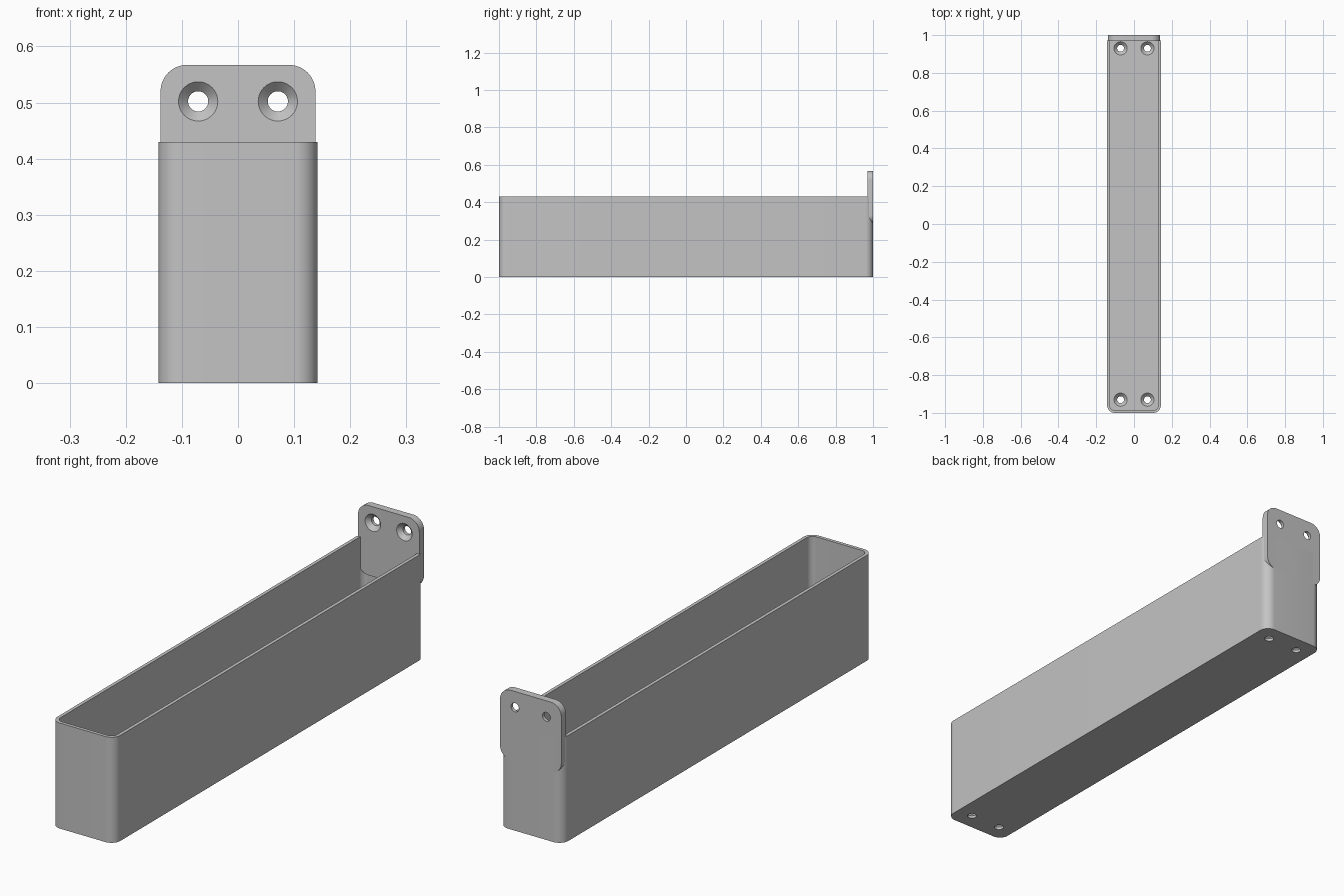
import bpy, bmesh, math
from mathutils import Matrix, Vector

cube = bpy.data.objects.get("Cube")
if cube:
    bpy.data.objects.remove(cube, do_unlink=True)

HALF_W, LENGTH, HEIGHT = 0.142, 2.0, 0.43
WALL, FLOOR = 0.014, 0.028
PLATE_W, PLATE_T = 0.276, 0.03
PLATE_LOW, PLATE_TOP = 0.283, 0.567
HOLE_X = 0.071

grey = bpy.data.materials.new("plain grey")
grey.use_nodes = True
colour = (0.55, 0.55, 0.55, 1)
grey.diffuse_color = colour
grey.node_tree.nodes["Principled BSDF"].inputs["Base Color"].default_value = colour


def make_object(name, bm, matrix=Matrix()):
    bmesh.ops.transform(bm, matrix=matrix, verts=bm.verts)
    bmesh.ops.recalc_face_normals(bm, faces=bm.faces)
    mesh = bpy.data.meshes.new(name)
    bm.to_mesh(mesh)
    bm.free()
    mesh.materials.append(grey)
    obj = bpy.data.objects.new(name, mesh)
    bpy.context.collection.objects.link(obj)
    return obj


def rounded_prism(name, width, depth, radius, low, high, matrix=Matrix(), steps=12):
    """Rounded rectangle extruded along its local z."""
    bm = bmesh.new()
    ring = []
    for quarter, (sx, sy) in enumerate([(1, 1), (-1, 1), (-1, -1), (1, -1)]):
        for i in range(steps + 1):
            a = math.pi / 2 * (quarter + i / steps)
            ring.append(bm.verts.new((sx * (width / 2 - radius) + radius * math.cos(a),
                                      sy * (depth / 2 - radius) + radius * math.sin(a), low)))
    face = bm.faces.new(ring)
    top = bmesh.ops.extrude_face_region(bm, geom=[face])["geom"]
    moved = [v for v in top if isinstance(v, bmesh.types.BMVert)]
    bmesh.ops.translate(bm, verts=moved, vec=(0, 0, high - low))
    return make_object(name, bm, matrix)


def screw_cutter(matrix, sides=40):
    """Lathed countersunk hole; local z = 0 is the flared face."""
    bm = bmesh.new()
    profile = [(0.018, -0.06), (0.018, -0.017), (0.035, 0), (0.035, 0.02)]
    rings = [[bm.verts.new((r * math.cos(math.tau * i / sides),
                            r * math.sin(math.tau * i / sides), z)) for i in range(sides)]
             for r, z in profile]
    for a, b in zip(rings, rings[1:]):
        for i in range(sides):
            j = (i + 1) % sides
            bm.faces.new((a[i], a[j], b[j], b[i]))
    bm.faces.new(rings[0])
    bm.faces.new(rings[-1])
    return make_object("screw_cutter", bm, matrix)


def cut(obj, cutters):
    bpy.ops.object.select_all(action="DESELECT")
    bpy.context.view_layer.objects.active = obj
    obj.select_set(True)
    for cutter in cutters:
        mod = obj.modifiers.new("cut", "BOOLEAN")
        mod.operation, mod.solver, mod.object = "DIFFERENCE", "EXACT", cutter
        bpy.ops.object.modifier_apply(modifier=mod.name)
        bpy.data.objects.remove(cutter, do_unlink=True)
    bpy.ops.object.shade_smooth_by_angle(angle=math.radians(30))


# Open trough with rounded corners and countersunk floor holes
trough = rounded_prism("trough", 2 * HALF_W, LENGTH, 0.04, 0, HEIGHT)
hollow = rounded_prism("hollow_cutter", 2 * (HALF_W - WALL), LENGTH - 2 * WALL,
                       0.04 - WALL, FLOOR, HEIGHT + 0.1)
floor_holes = [screw_cutter(Matrix.Translation((x, y, FLOOR)))
               for x in (-HOLE_X, HOLE_X) for y in (-0.93, 0.93)]
cut(trough, [hollow] + floor_holes)

# Rounded mounting plate at the back, holes flared toward the front
to_front = Matrix.Rotation(math.pi / 2, 4, "X")
mid = (PLATE_LOW + PLATE_TOP) / 2
plate = rounded_prism("mounting_plate", PLATE_W, PLATE_TOP - PLATE_LOW, 0.047, 0, PLATE_T,
                      Matrix.Translation((0, LENGTH / 2, mid)) @ to_front)
plate_holes = [screw_cutter(Matrix.Translation((x, LENGTH / 2 - PLATE_T, 0.502)) @ to_front)
               for x in (-HOLE_X, HOLE_X)]
cut(plate, plate_holes)
